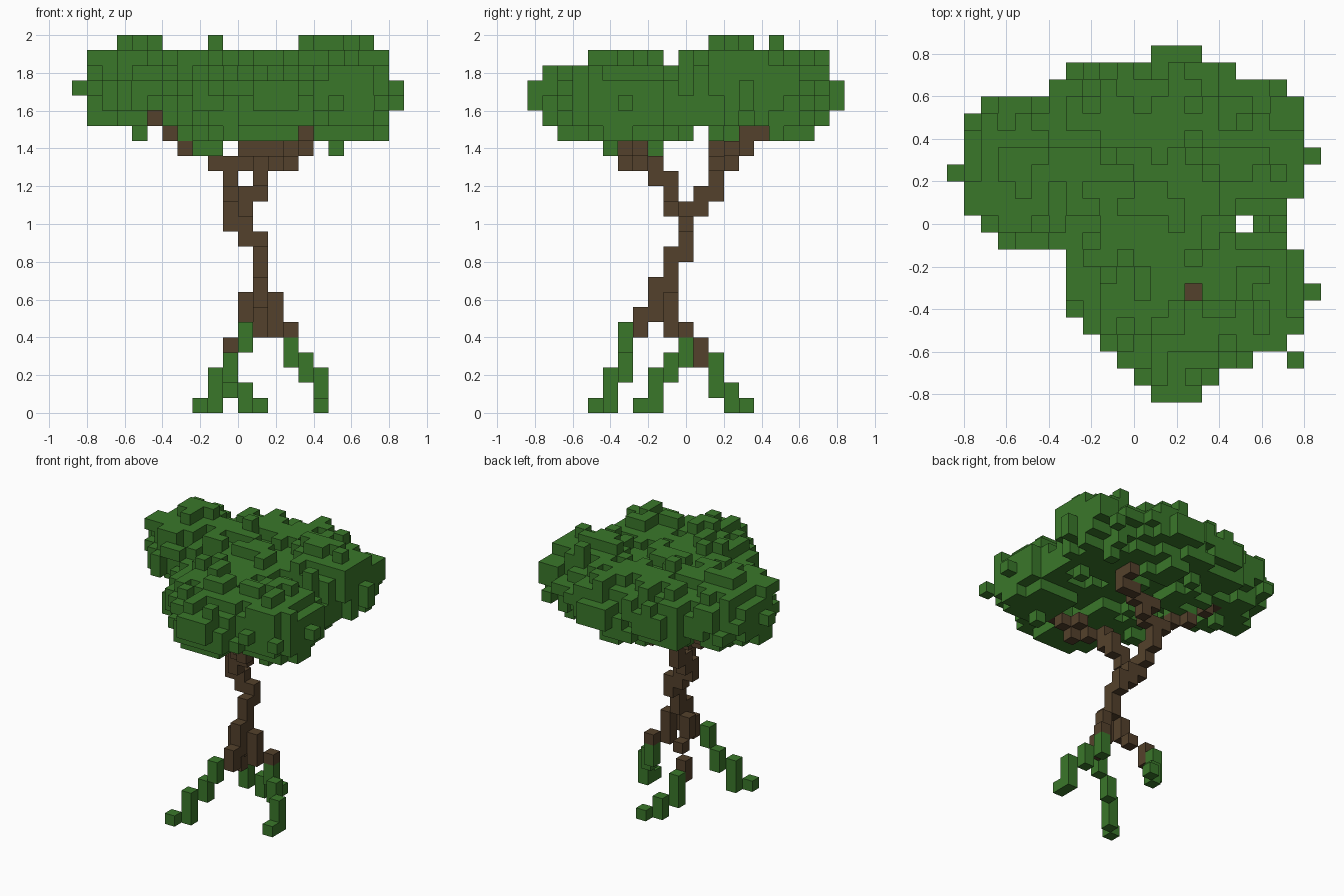
import bpy
import bmesh
import random
from mathutils import Vector

random.seed(4)
cube = bpy.data.objects.get("Cube")
if cube:
    bpy.data.objects.remove(cube, do_unlink=True)

SIZE = 0.08                      # edge of one block
ORIGIN = Vector((11, 10.5, 0))   # grid point that sits at the world origin
AXES = [Vector(a) for a in ((1, 0, 0), (0, 1, 0), (0, 0, 1))]


def make_material(name, colour):
    mat = bpy.data.materials.new(name)
    mat.use_nodes = True
    mat.diffuse_color = (*colour, 1)
    mat.node_tree.nodes["Principled BSDF"].inputs["Base Color"].default_value = (*colour, 1)
    return mat


LEAF = make_material("leaf green", (0.042, 0.185, 0.023))
WOOD = make_material("bark brown", (0.088, 0.053, 0.025))

parts = {}       # name -> (material, blocks)
occupied = set()


def add_part(name, material, cells):
    """Claim the blocks that are still free for this part."""
    cells = set(cells) - occupied
    occupied.update(cells)
    parts[name] = (material, cells)


def path(*points):
    """Blocks along straight runs between grid points."""
    cells = {points[0]}
    for start, end in zip(points, points[1:]):
        a, b = Vector(start), Vector(end)
        steps = int(max(abs(c) for c in b - a))
        for n in range(1, steps + 1):
            cells.add(tuple(round(c) for c in a.lerp(b, n / steps)))
    return cells


# Trunk, and the three struts where it splits at the bottom
add_part("trunk", WOOD, path((12, 8, 7), (12, 8, 8), (12, 9, 8), (12, 9, 10), (12, 10, 10),
                             (12, 10, 11), (11, 10, 11), (11, 10, 12), (10, 10, 12), (10, 10, 13)))
add_part("front_strut", WOOD, path((12, 8, 6), (12, 7, 6), (12, 7, 5)))
add_part("left_strut", WOOD, path((13, 9, 7), (13, 9, 5), (14, 10, 5)))
add_part("back_strut", WOOD, path((11, 9, 7), (11, 9, 6), (11, 10, 5), (10, 11, 4), (10, 11, 3)))

# Mossy roots
add_part("front_root", LEAF, path((11, 6, 5), (11, 6, 4), (10, 6, 3), (10, 6, 2),
                                  (9, 5, 2), (9, 5, 0), (8, 4, 0)))
add_part("left_root", LEAF, path((14, 10, 4), (14, 10, 3), (15, 9, 3), (15, 9, 2),
                                 (16, 8, 2), (16, 8, 0), (16, 7, 0)))
add_part("back_root", LEAF, path((10, 12, 3), (10, 12, 1), (11, 13, 1), (11, 13, 0), (12, 14, 0)))

# Branches
add_part("front_branch", WOOD, path((11, 9, 13), (11, 9, 14), (12, 9, 14), (12, 9, 15), (12, 8, 15),
                                    (12, 8, 16), (14, 6, 16), (14, 7, 17), (15, 6, 17), (15, 5, 18)))
add_part("right_branch", WOOD, path((10, 11, 13), (10, 11, 14), (10, 12, 14), (10, 12, 16),
                                    (9, 12, 16), (8, 12, 17), (7, 13, 17), (5, 14, 19)))
add_part("back_branch", WOOD, path((11, 12, 16), (12, 13, 16), (11, 13, 17), (13, 13, 17),
                                   (14, 14, 17), (15, 14, 17), (15, 14, 18), (15, 15, 18)))

# Foliage: small ellipsoids merged into one crown with a ragged skin
CLUMPS = [  # centre, radius, height
    ((3.8, 13, 21), 4.7, 3.5),
    ((7, 13.2, 20.6), 5, 3.2),
    ((9, 15, 20.6), 5, 3.3),
    ((13, 15.8, 20.6), 4.8, 3.3),
    ((17.2, 13.8, 21), 4.8, 3.5),
    ((17.2, 6, 20), 4.8, 3.4),
    ((13, 4.6, 20), 4.8, 3.5),
    ((11, 7, 20), 4.7, 3.4),
    ((12, 11, 20.8), 5, 2.8),
]
GAPS = {(17, 10), (20, 10), (14, 6)}   # open shafts through the crown


def is_clear(i, j, k):
    """Places kept free of leaves so the branches show from below."""
    under = k < 19 and (i < 7 or i == 15 or j == 11 or (i > 15 and j in (14, 15)))
    return under or (k == 19 and i == 5 and j < 15) or (i, j) in GAPS


def depth(cell):
    """Distance from the nearest clump centre, one being its surface."""
    best = 9
    for centre, radius, height in CLUMPS:
        d = Vector(cell) - Vector(centre)
        best = min(best, (d.x ** 2 + d.y ** 2) / radius ** 2 + (d.z / height) ** 2)
    return best


crown = [(i, j, k) for i in range(1, 21) for j in range(1, 20) for k in range(18, 25)]
add_part("foliage", LEAF, [c for c in crown
                           if depth(c) < random.uniform(0.48, 1.06) and not is_clear(*c)])

# Sprigs sticking out at the rim, on top and below
sprigs = {(0, 13, 21), (21, 14, 21), (21, 14, 20), (21, 6, 20), (9, 14, 24),
          (4, 13, 18), (8, 8, 17), (9, 8, 17), (17, 5, 17)}
for i in (12, 13, 14):
    sprigs |= {(i, j, k) for j in (0, 1, 19, 20) for k in (20, 21)}
for i in (3, 4, 16, 17):
    sprigs |= {(i, 13, 24), (i + 1, 14, 24)}
add_part("sprigs", LEAF, sprigs)


# Turn every part into a mesh of the block faces that are exposed
def build(name, material, cells):
    bm = bmesh.new()
    corners = {}

    def corner(p):
        key = tuple(round(c * 2) for c in p)
        if key not in corners:
            corners[key] = bm.verts.new((p - ORIGIN) * SIZE)
        return corners[key]

    for cell in sorted(cells):
        middle = Vector(cell) + Vector((0.5, 0.5, 0.5))
        for n in range(3):
            for sign in (-1, 1):
                out = AXES[n] * sign
                if tuple(int(c) for c in Vector(cell) + out) in occupied:
                    continue
                u, v = AXES[(n + 1) % 3] / 2, AXES[(n + 2) % 3] * sign / 2
                face = middle + out / 2
                bm.faces.new([corner(face + p) for p in (-u - v, u - v, u + v, v - u)])
    mesh = bpy.data.meshes.new(name)
    bm.to_mesh(mesh)
    bm.free()
    mesh.materials.append(material)
    bpy.context.collection.objects.link(bpy.data.objects.new(name, mesh))


for part, (material, cells) in parts.items():
    build(part, material, cells)
